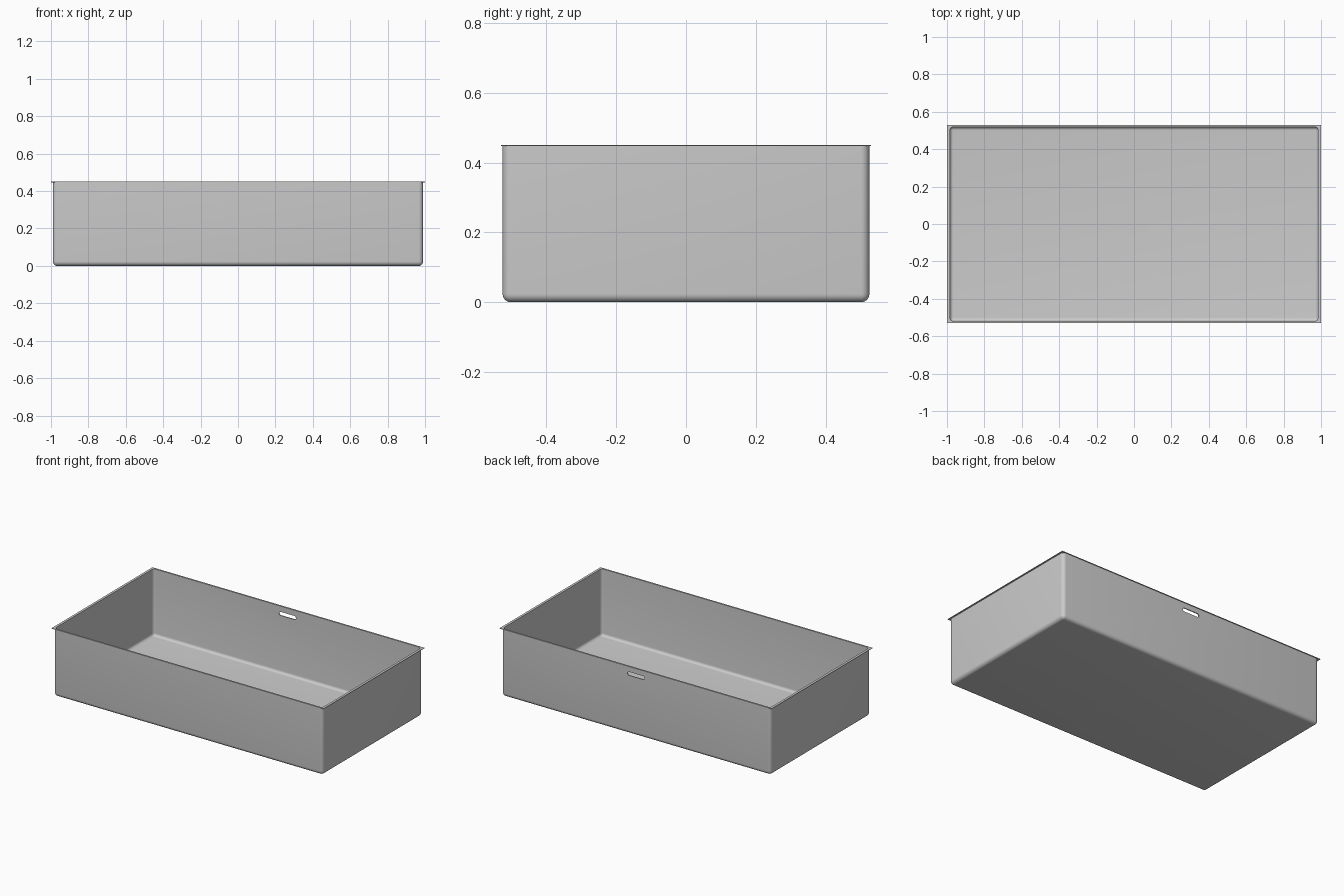
import bpy, bmesh, math

if "Cube" in bpy.data.objects:
    bpy.data.objects.remove(bpy.data.objects["Cube"])

HX, HY, H = 0.99, 0.525, 0.45     # basin outer half sizes and height
T = 0.006                         # sheet thickness
R = 0.024                         # outer fillet radius
SEG = 6


def ring(bm, hx, hy, r, z):
    """Rounded rectangle loop of vertices."""
    verts = []
    for i, (sx, sy) in enumerate([(1, 1), (-1, 1), (-1, -1), (1, -1)]):
        for k in range(SEG + 1):
            a = math.pi / 2 * (i + k / SEG)
            verts.append(bm.verts.new((sx * (hx - r) + r * math.cos(a),
                                       sy * (hy - r) + r * math.sin(a), z)))
    return verts


def make_object(name, bm):
    bmesh.ops.remove_doubles(bm, verts=bm.verts, dist=1e-5)
    bmesh.ops.recalc_face_normals(bm, faces=bm.faces)
    mesh = bpy.data.meshes.new(name)
    bm.to_mesh(mesh)
    bm.free()
    ob = bpy.data.objects.new(name, mesh)
    bpy.context.collection.objects.link(ob)
    return ob


def fillet(inset, r, base):
    """Bottom fillet steps as (inset, corner radius, z), from floor up to wall."""
    steps = []
    for k in range(SEG + 1):
        a = math.pi / 2 * k / SEG
        d = r * (1 - math.sin(a))
        steps.append((inset + d, max(r - d, 0.0), base + r * (1 - math.cos(a))))
    return steps


# Basin shell: outside up, around the square-cornered flange, inside down
bm = bmesh.new()
lip = -0.01
profile = fillet(0, R, 0)
profile += [(0, R, H - 0.003), (lip, 0, H - 0.003), (lip, 0, H), (T, R - T, H)]
profile += fillet(T, R - T, T)[::-1]
rings = [ring(bm, HX - d, HY - d * (0.5 if d == lip else 1), r, z) for d, r, z in profile]
n = len(rings[0])
for a, b in zip(rings, rings[1:]):
    for i in range(n):
        j = (i + 1) % n
        bm.faces.new((a[i], a[j], b[j], b[i]))
bm.faces.new(rings[0][::-1])
bm.faces.new(rings[-1])
basin = make_object("basin", bm)

# Overflow slot cut through the back wall
bm = bmesh.new()
w, h, z = 0.062, 0.012, 0.40
loop = []
for s in (1, -1):
    for k in range(9):
        a = -math.pi / 2 + math.pi * k / 8
        loop.append(bm.verts.new((s * (w - h + h * math.cos(a)), HY - 0.05,
                                  z + s * h * math.sin(a))))
face = bm.faces.new(loop)
out = bmesh.ops.extrude_face_region(bm, geom=[face])
moved = [v for v in out["geom"] if isinstance(v, bmesh.types.BMVert)]
bmesh.ops.translate(bm, verts=moved, vec=(0, 0.1, 0))
cutter = make_object("slot_cutter", bm)
cutter.hide_render = True

mod = basin.modifiers.new("slot", 'BOOLEAN')
mod.operation = 'DIFFERENCE'
mod.solver = 'EXACT'
mod.object = cutter
bpy.context.view_layer.objects.active = basin
bpy.ops.object.modifier_apply(modifier=mod.name)
bpy.data.objects.remove(cutter)

# Drain cover lying flush on the floor
bm = bmesh.new()
bmesh.ops.create_circle(bm, cap_ends=True, segments=48, radius=0.093)
bmesh.ops.translate(bm, verts=bm.verts, vec=(0, 0.035, T + 0.0005))
drain = make_object("drain_cover", bm)

# Smooth fillets, sharp rims
bpy.ops.object.select_all(action='DESELECT')
basin.select_set(True)
bpy.context.view_layer.objects.active = basin
bpy.ops.object.shade_smooth_by_angle(angle=math.radians(30))
